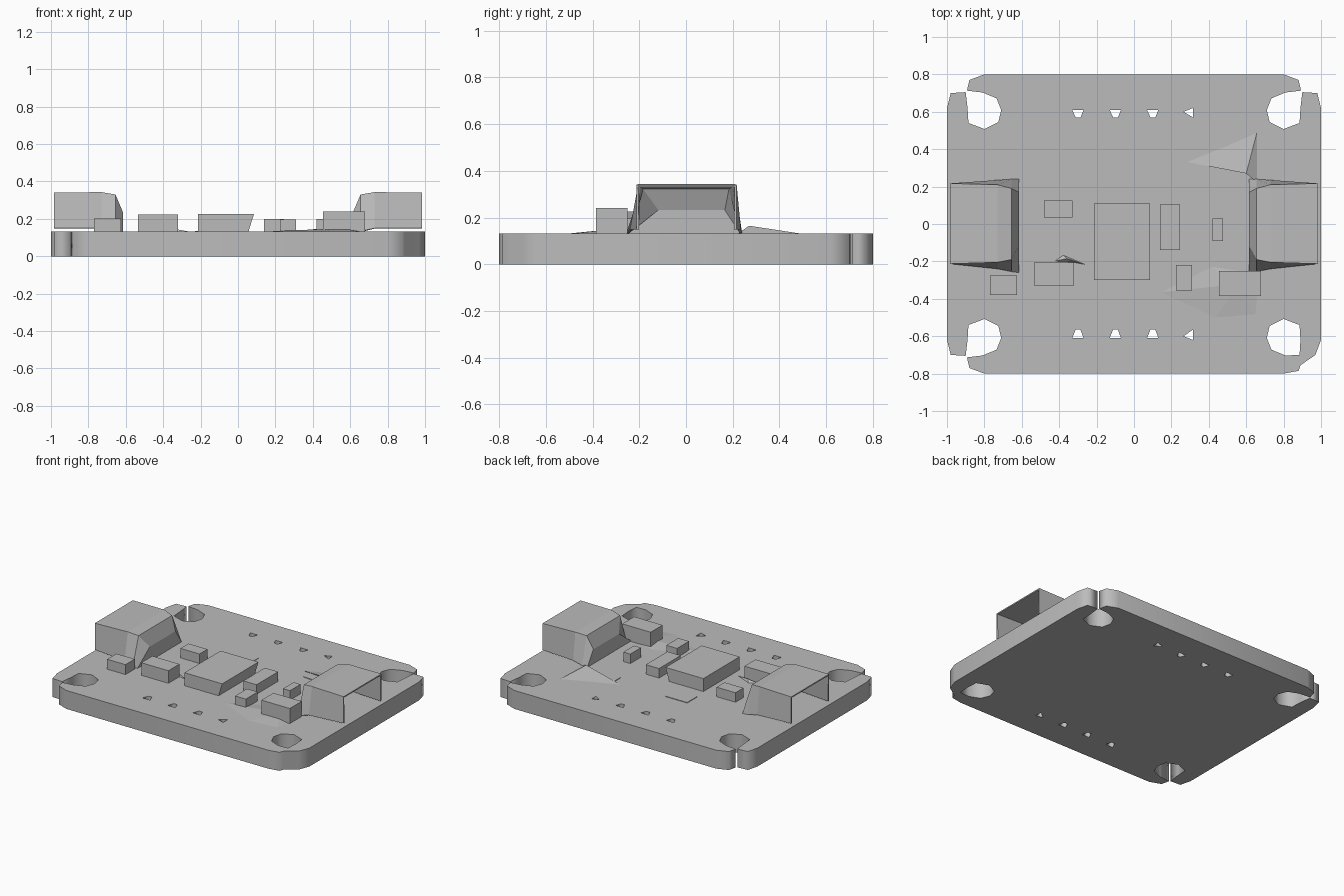
import bpy, bmesh

cube = bpy.data.objects.get("Cube")
if cube:
    bpy.data.objects.remove(cube, do_unlink=True)

grey = bpy.data.materials.new("plain_grey")
grey.use_nodes = True
tone = (0.5, 0.5, 0.5, 1)
grey.diffuse_color = tone
grey.node_tree.nodes["Principled BSDF"].inputs["Base Color"].default_value = tone

TOP = 0.132  # board surface height


def add_object(name, data):
    obj = bpy.data.objects.new(name, data)
    bpy.context.scene.collection.objects.link(obj)
    data.materials.clear()
    data.materials.append(grey)
    return obj


def loft(name, rings, closed=True, caps=(True, True)):
    """Join equal-length point rings into a skin, with optional end caps."""
    bm = bmesh.new()
    loops = [[bm.verts.new(p) for p in ring] for ring in rings]
    n = len(loops[0])
    for a, b in zip(loops, loops[1:]):
        for i in range(n if closed else n - 1):
            j = (i + 1) % n
            bm.faces.new((a[i], a[j], b[j], b[i]))
    for cap, ring in zip(caps, (loops[0], loops[-1])):
        if cap:
            bm.faces.new(ring)
    bmesh.ops.recalc_face_normals(bm, faces=bm.faces)
    mesh = bpy.data.meshes.new(name)
    bm.to_mesh(mesh)
    bm.free()
    return add_object(name, mesh)


def prism(name, outline, z0, z1):
    return loft(name, [[(x, y, z) for x, y in outline] for z in (z0, z1)])


def block(name, x0, x1, y0, y1, z1, z0=TOP - 0.004, lean=0.0):
    """Box whose right side may lean outward toward the top."""
    low = [(x0, y0, z0), (x1 - lean, y0, z0), (x1 - lean, y1, z0), (x0, y1, z0)]
    high = [(x0, y0, z1), (x1, y0, z1), (x1, y1, z1), (x0, y1, z1)]
    return loft(name, [low, high])


# Circuit board: notched corners breaking into the mounting holes
hole = [(.89, .62), (.885, .54), (.80, .508), (.725, .545), (.71, .61),
        (.735, .672), (.81, .703)]
corner = [(1, .62), (.98, .70), (.9, .705)] + hole + [(.893, .713), (.88, .77), (.8, .8)]
shallow = [(1, .62), (.97, .70), (.89, .755), (.88, .785), (.8, .8)]


def flip(points, sx, sy):
    pts = [(x * sx, y * sy) for x, y in points]
    return pts if sx * sy > 0 else pts[::-1]


outline = (flip(corner, 1, 1) + flip(corner, -1, 1)
           + flip(corner, -1, -1) + flip(shallow, 1, -1))
loops = [outline, flip(hole + [(.885, .70)], 1, -1)]

# Pin holes along both long edges
for side in (-1, 1):
    for x in (-.3, -.1, .1, .3):
        dy = .61 if side > 0 else -.61
        tip = .57 if side > 0 else -.565
        if x == .3:
            loops.append([(.265, dy - .01 * side), (.315, .62 * side), (.315, tip)])
        else:
            loops.append([(x - .03, dy), (x + .03, dy), (x + .014, tip), (x - .012, tip)])

curve = bpy.data.curves.new("board_outline", "CURVE")
curve.dimensions = "2D"
curve.fill_mode = "BOTH"
curve.extrude = TOP / 2
for pts in loops:
    spline = curve.splines.new("POLY")
    spline.points.add(len(pts) - 1)
    for point, (x, y) in zip(spline.points, pts):
        point.co = (x, y, 0, 1)
    spline.use_cyclic_u = True
helper = bpy.data.objects.new("board_outline", curve)
bpy.context.scene.collection.objects.link(helper)
bpy.context.view_layer.update()
graph = bpy.context.evaluated_depsgraph_get()
board_mesh = bpy.data.meshes.new_from_object(helper.evaluated_get(graph))
bpy.data.objects.remove(helper, do_unlink=True)
board = add_object("board", board_mesh)
board.location.z = TOP / 2

# Socket shells: open at the board edge, flared and sloped at the inner end
# (x, low y, high y, foot z, roof low y, roof high y, roof z)
sections = [(.985, -.213, .217, .15, -.213, .217, .34),
            (.73, -.24, .235, .15, -.205, .21, .343),
            (.655, -.255, .24, .135, -.19, .19, .33),
            (.615, -.26, .24, TOP, -.12, .17, .235)]
for name, side in (("left_socket", 1), ("right_socket", -1)):
    rings = [[(x * side, a, foot), (x * side, c, roof), (x * side, d, roof), (x * side, b, foot)]
             for x, a, b, foot, c, d, roof in sections]
    shell = loft(name, rings, closed=False, caps=(False, True))
    wall = shell.modifiers.new("wall", "SOLIDIFY")
    wall.thickness = 0.012
    wall.offset = -1

# Surface-mounted components
block("main_chip", -.215, .085, -.30, .11, .225, lean=.03)
block("tall_chip", .14, .245, -.14, .105, .2)
block("upper_left_chip", -.48, -.33, .035, .125, .2)
block("lower_left_chip", -.535, -.32, -.33, -.205, .222)
block("corner_chip", -.77, -.625, -.38, -.275, .203)
block("small_right_chip", .42, .475, -.09, .03, .2)
block("small_lower_chip", .225, .31, -.355, -.22, .197)
block("lower_right_chip", .455, .68, -.385, -.25, .24)

# Thin flat pads
prism("notched_pad", [(-.23, .205), (-.145, .245), (-.06, .205), (-.06, .315), (-.23, .315)],
      TOP - .002, TOP + .004)
prism("wide_pad", [(.345, .25), (.43, .245), (.57, .205), (.57, .32), (.345, .32)],
      TOP - .002, TOP + .004)


# Low solder slivers rising from the board
def sliver(name, base, peak):
    low = [(x, y, TOP - .002) for x, y in base]
    bm = bmesh.new()
    verts = [bm.verts.new(p) for p in low]
    apex = bm.verts.new(peak)
    bm.faces.new(verts)
    for i, v in enumerate(verts):
        bm.faces.new((v, verts[i - 1], apex))
    bmesh.ops.recalc_face_normals(bm, faces=bm.faces)
    mesh = bpy.data.meshes.new(name)
    bm.to_mesh(mesh)
    bm.free()
    add_object(name, mesh)


sliver("back_sliver", [(.265, .335), (.35, .325), (.58, .32), (.66, .22), (.66, .5), (.49, .425)],
       (.6, .27, .165))
sliver("front_sliver", [(-.43, -.2), (-.38, -.165), (-.25, -.22), (-.33, -.205)],
       (-.36, -.185, .15))
sliver("side_sliver", [(.1, -.37), (.42, -.52), (.66, -.5), (.68, -.26), (.4, -.22)],
       (.56, -.32, .15))
